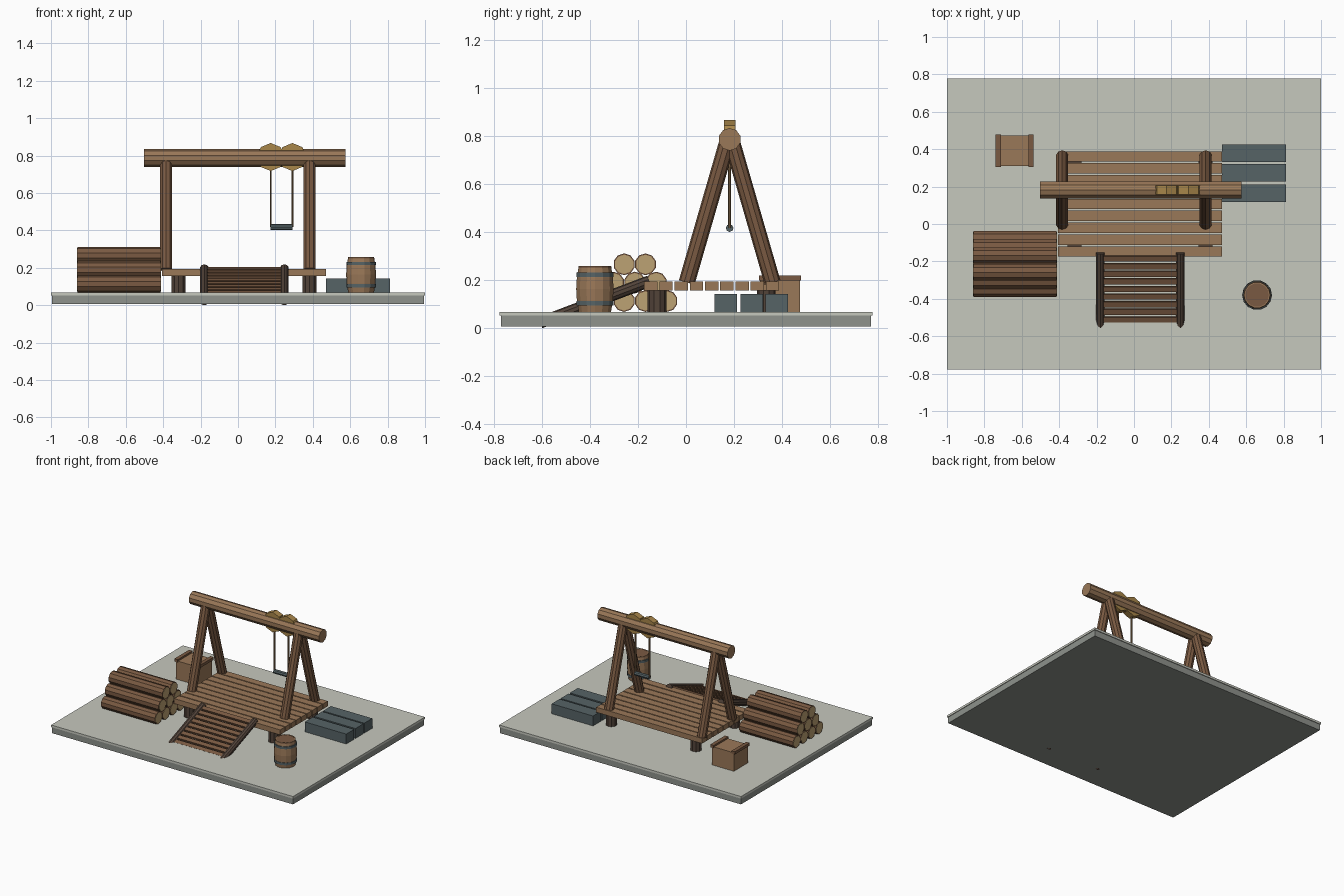
import bpy
import bmesh
from math import atan2, cos, sin, pi
from mathutils import Vector

cube = bpy.data.objects.get("Cube")
if cube:
    bpy.data.objects.remove(cube, do_unlink=True)


def srgb(v):
    v /= 255
    return v / 12.92 if v <= 0.04045 else ((v + 0.055) / 1.055) ** 2.4


def material(name, *rgb):
    m = bpy.data.materials.new(name)
    col = [srgb(c) for c in rgb] + [1]
    m.use_nodes = True
    m.diffuse_color = col
    bsdf = m.node_tree.nodes["Principled BSDF"]
    bsdf.inputs["Base Color"].default_value = col
    bsdf.inputs["Roughness"].default_value = 0.9
    return m


GROUND = material("pale ground", 198, 200, 190)
EDGE = material("grey base", 142, 146, 140)
LIGHT = material("light wood", 154, 120, 88)
MID = material("brown wood", 122, 90, 66)
DARK = material("dark wood", 82, 67, 57)
SLATE = material("slate", 86, 99, 102)
GOLD = material("golden wood", 168, 134, 74)
CUT = material("cut wood", 188, 162, 115)
ROPE = material("rope", 122, 97, 68)


def finish(name, bm, mat):
    bmesh.ops.recalc_face_normals(bm, faces=bm.faces)
    mesh = bpy.data.meshes.new(name)
    bm.to_mesh(mesh)
    bm.free()
    mesh.materials.append(mat)
    ob = bpy.data.objects.new(name, mesh)
    bpy.context.scene.collection.objects.link(ob)
    return ob


def box(name, centre, size, mat, tilt=0):
    bm = bmesh.new()
    bmesh.ops.create_cube(bm, size=1)
    bmesh.ops.scale(bm, vec=size, verts=bm.verts)
    ob = finish(name, bm, mat)
    ob.location = centre
    ob.rotation_euler.x = tilt
    return ob


def rod(name, a, b, r, mat, sides=10):
    """Straight round timber from a to b."""
    a, b = Vector(a), Vector(b)
    bm = bmesh.new()
    bmesh.ops.create_cone(bm, cap_ends=True, segments=sides, radius1=r,
                          radius2=r, depth=(b - a).length)
    ob = finish(name, bm, mat)
    ob.location = (a + b) / 2
    ob.rotation_mode = "QUATERNION"
    ob.rotation_quaternion = (b - a).to_track_quat("Z", "Y")
    return ob


def lathe(name, profile, centre, mat, sides=14):
    """Closed turned shape from (radius, height) pairs."""
    bm = bmesh.new()
    rings = [[bm.verts.new((r * cos(2 * pi * i / sides),
                            r * sin(2 * pi * i / sides), z))
              for i in range(sides)] for r, z in profile]
    for lo, hi in zip(rings, rings[1:]):
        for i in range(sides):
            j = (i + 1) % sides
            bm.faces.new((lo[i], lo[j], hi[j], hi[i]))
    bm.faces.new(rings[0][::-1])
    bm.faces.new(rings[-1])
    ob = finish(name, bm, mat)
    ob.location = centre
    return ob


TOP = 0.068  # ground level

# Base
box("base_slab", (0, 0, 0.029), (1.99, 1.545, 0.046), EDGE)
box("ground_top", (0, 0, 0.06), (2, 1.556, 0.016), GROUND)

# Deck planks and short posts
DX, DY = 0.0325, 0.107
for i in range(9):
    box("deck_plank", (DX, DY + (i - 4) * 0.0635, 0.175),
        (0.875, 0.0555, 0.038), LIGHT)
for sx in (-1, 1):
    for sy in (-1, 1):
        x, y = DX + sx * 0.35, DY + sy * 0.228
        rod("deck_post", (x, y, TOP), (x, y, 0.158), 0.039, DARK)

# A-frames and top beam
BY, BZ = 0.182, 0.787
for x in (-0.384, 0.383):
    for s in (-1, 1):
        rod("frame_leg", (x, BY + s * 0.179, 0.19), (x, BY + s * 0.012, 0.768),
            0.034, MID)
rod("top_beam", (-0.502, BY, BZ), (0.574, BY, BZ), 0.047, LIGHT)

# Pulleys, ropes and hanging bar
for x in (0.175, 0.291):
    lathe_wheel = rod("pulley", (x, BY - 0.0235, 0.792), (x, BY + 0.0235, 0.792),
                      0.075, GOLD, 8)
    rod("rope", (x, BY, 0.417), (x, BY, 0.75), 0.006, ROPE, 6)
rod("hanging_bar", (0.173, BY, 0.417), (0.292, BY, 0.417), 0.016, SLATE, 8)

# Ramp rails and slats
low, high = Vector((0, -0.608, 0.0225)), Vector((0, -0.153, 0.1955))
for x in (-0.18, 0.248):
    side = Vector((x, 0, 0))
    rod("ramp_rail", low + side, high + side, 0.0245, DARK)
run = high - low
tilt = atan2(run.z, run.y)
for i in range(9):
    p = low + run * (0.215 + 0.0895 * i)
    box("ramp_slat", (0.034, p.y, p.z + 0.007), (0.40, 0.03, 0.016), MID, tilt)

# Log pile: rows of four, three and two
for row in range(3):
    for k in range(4 - row):
        y = -0.347 + 0.0445 * row + 0.089 * k
        z = TOP + 0.045 + 0.0765 * row
        rod("log", (-0.859, y, z), (-0.414, y, z), 0.0455, MID)
        for x in (-0.861, -0.416):
            rod("log_end", (x, y, z), (x + 0.004, y, z), 0.04, CUT)

# Crate with two lid battens
CX, CY = -0.638, 0.392
box("crate", (CX, CY, 0.137), (0.18, 0.165, 0.138), LIGHT)
for s in (-1, 1):
    box("crate_batten", (CX + s * 0.088, CY, 0.209), (0.028, 0.174, 0.02), MID)

# Barrel with recessed lid and two hoops
at = (0.658, -0.38, 0)
lathe("barrel", [(0.069, TOP), (0.077, 0.115), (0.08, 0.163), (0.077, 0.211),
                 (0.069, 0.258), (0.063, 0.258), (0.063, 0.252)], at, LIGHT)
for z in (0.103, 0.223):
    lathe("barrel_hoop", [(0.079, z - 0.009), (0.079, z + 0.009)], at, SLATE)
lathe("barrel_rim", [(0.071, 0.25), (0.07, 0.256)], at, MID)

# Stone slabs
for y in (0.165, 0.274, 0.379):
    box("stone_slab", (0.641, y, 0.105), (0.342, 0.094, 0.074), SLATE)
